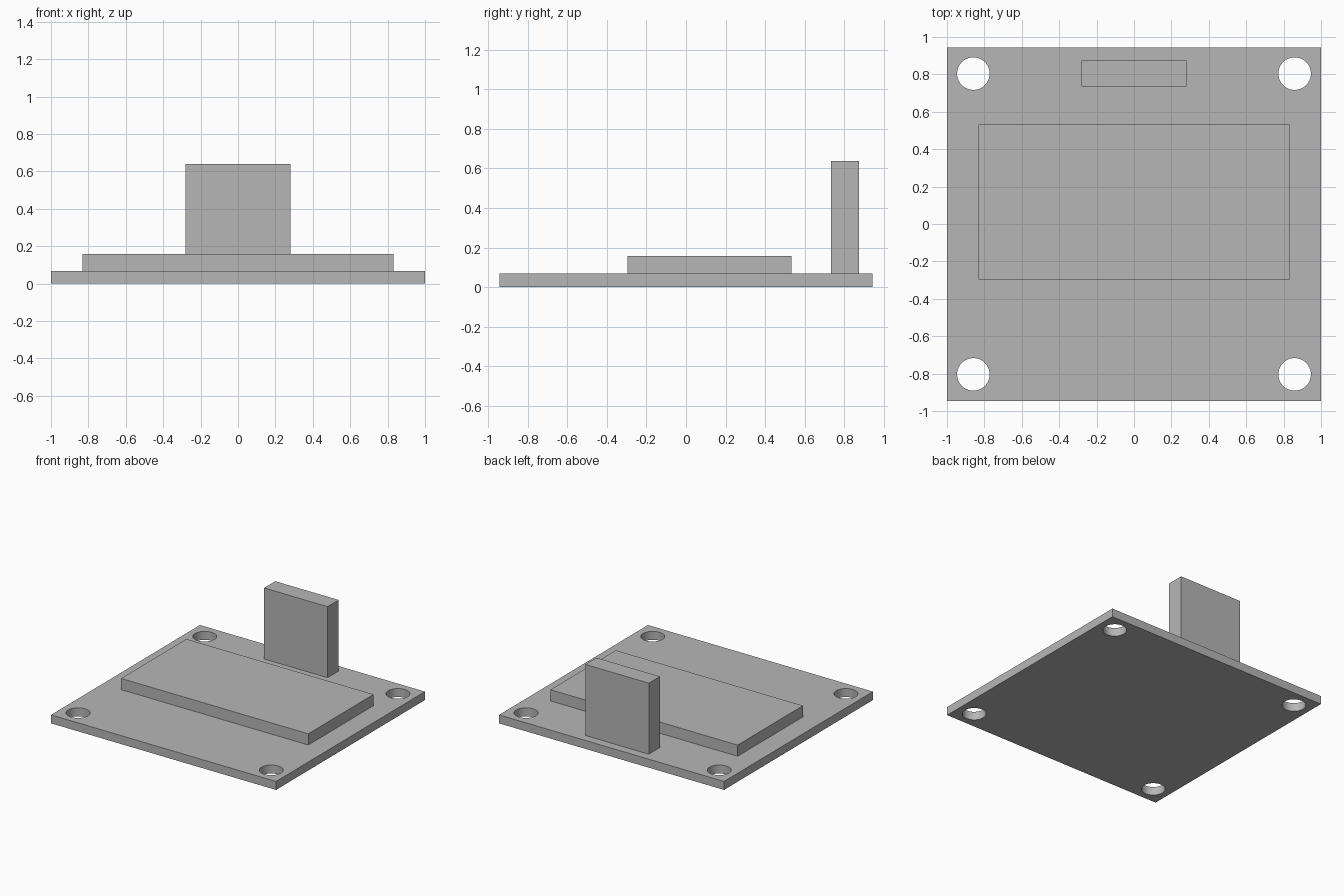
import bpy
import bmesh
import math
from mathutils import Matrix

cube = bpy.data.objects.get("Cube")
if cube:
    bpy.data.objects.remove(cube, do_unlink=True)

# Single grey material
grey = bpy.data.materials.new("plain_grey")
grey.use_nodes = True
colour = (0.47, 0.47, 0.47, 1.0)
grey.diffuse_color = colour
grey.node_tree.nodes["Principled BSDF"].inputs["Base Color"].default_value = colour


def make_object(name, bm):
    mesh = bpy.data.meshes.new(name)
    bm.to_mesh(mesh)
    bm.free()
    mesh.materials.append(grey)
    obj = bpy.data.objects.new(name, mesh)
    bpy.context.collection.objects.link(obj)
    return obj


def box(name, low, high):
    size = [b - a for a, b in zip(low, high)]
    centre = [(a + b) / 2 for a, b in zip(low, high)]
    bm = bmesh.new()
    bmesh.ops.create_cube(
        bm, size=1,
        matrix=Matrix.Translation(centre) @ Matrix.Diagonal((*size, 1)))
    return make_object(name, bm)


plate_top = 0.068

# Base plate, raised screen panel and upright connector block
plate = box("base_plate", (-1, -0.945, 0), (1, 0.945, plate_top))
box("screen_panel", (-0.832, -0.296, plate_top), (0.832, 0.533, 0.158))
box("connector_block", (-0.282, 0.734, plate_top), (0.282, 0.875, 0.639))

# Cutter for the four corner mounting holes
bm = bmesh.new()
for sx in (-1, 1):
    for sy in (-1, 1):
        bmesh.ops.create_cone(
            bm, cap_ends=True, segments=64, radius1=0.087, radius2=0.087,
            depth=0.4, matrix=Matrix.Translation((sx * 0.859, sy * 0.804, 0)))
cutter = make_object("mounting_hole_cutter", bm)
cutter.hide_render = True

cut = plate.modifiers.new("mounting_holes", "BOOLEAN")
cut.operation = "DIFFERENCE"
cut.solver = "EXACT"
cut.object = cutter

# Apply the cut, then smooth the hole walls while keeping their rims sharp
bpy.ops.object.select_all(action="DESELECT")
plate.select_set(True)
bpy.context.view_layer.objects.active = plate
bpy.ops.object.modifier_apply(modifier=cut.name)
bpy.data.objects.remove(cutter, do_unlink=True)
bpy.ops.object.shade_smooth_by_angle(angle=math.radians(30))
